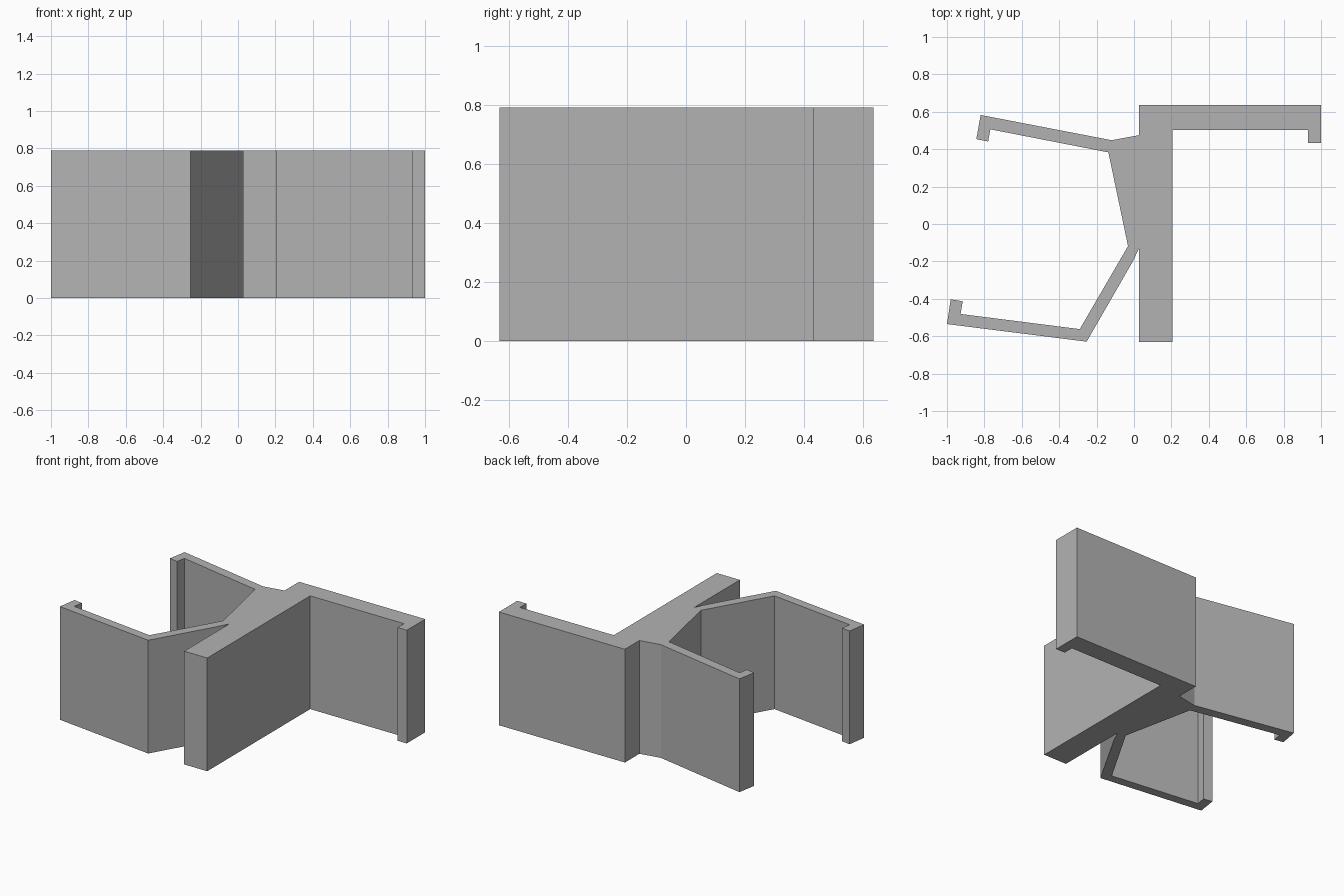
import bpy, bmesh

if "Cube" in bpy.data.objects:
    bpy.data.objects.remove(bpy.data.objects["Cube"])

HEIGHT = 0.79

grey = bpy.data.materials.new("plain_grey")
grey.diffuse_color = (0.45, 0.45, 0.45, 1)
grey.use_nodes = True
grey.node_tree.nodes["Principled BSDF"].inputs["Base Color"].default_value = grey.diffuse_color

# Parts of the cross-section, listed in order around the outline
post_and_straight_arm = [
    (0.027, -0.632), (0.205, -0.632), (0.205, 0.503), (0.93, 0.503),
    (0.93, 0.432), (1.0, 0.432), (1.0, 0.635), (0.027, 0.635), (0.027, 0.475)]
rear_hooked_arm = [
    (-0.12, 0.448), (-0.82, 0.583), (-0.843, 0.454), (-0.78, 0.441),
    (-0.768, 0.506), (-0.137, 0.383)]
front_bent_arm = [
    (-0.032, -0.118), (-0.29, -0.562), (-0.927, -0.481), (-0.916, -0.413),
    (-0.98, -0.403), (-1.0, -0.535), (-0.253, -0.629), (-0.012, -0.21),
    (0.008, -0.17), (0.027, -0.13)]


def extrude_outline(name, outline, height):
    """Extrude a closed outline straight up from the floor."""
    bm = bmesh.new()
    base = bm.faces.new([bm.verts.new((x, y, 0)) for x, y in outline])
    top = bmesh.ops.extrude_face_region(bm, geom=[base], use_keep_orig=True)
    moved = [g for g in top["geom"] if isinstance(g, bmesh.types.BMVert)]
    bmesh.ops.translate(bm, vec=(0, 0, height), verts=moved)
    bmesh.ops.recalc_face_normals(bm, faces=bm.faces)
    mesh = bpy.data.meshes.new(name)
    bm.to_mesh(mesh)
    bm.free()
    mesh.materials.append(grey)
    obj = bpy.data.objects.new(name, mesh)
    bpy.context.collection.objects.link(obj)
    return obj


# One-piece clip bracket: post, straight arm and two hooked arms
extrude_outline("clip_bracket",
                post_and_straight_arm + rear_hooked_arm + front_bent_arm, HEIGHT)
